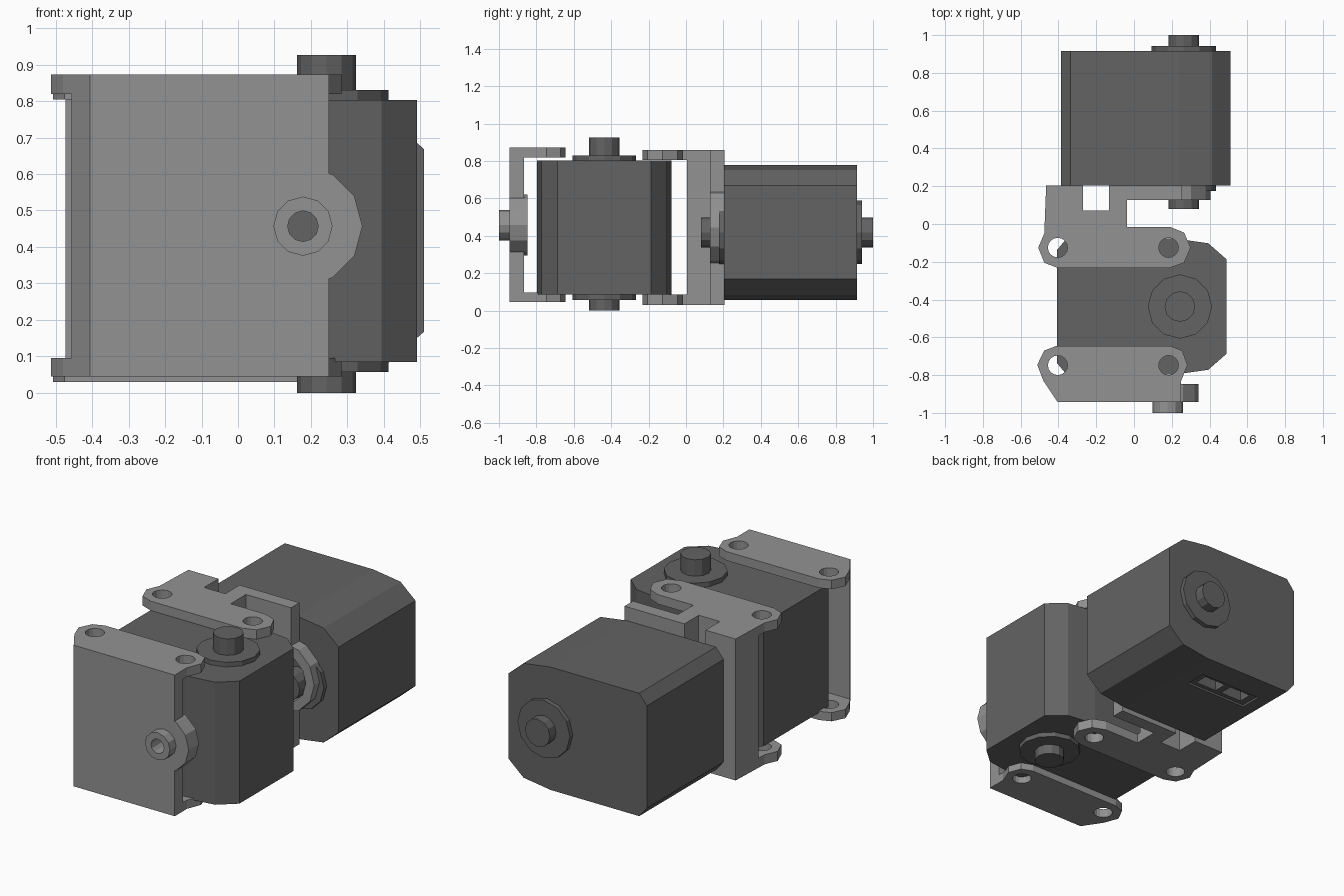
import bpy
import bmesh
import math

cube = bpy.data.objects.get("Cube")
if cube:
    bpy.data.objects.remove(cube, do_unlink=True)


def make_material(name, value):
    mat = bpy.data.materials.new(name)
    mat.use_nodes = True
    color = (value, value, value, 1)
    mat.diffuse_color = color
    mat.node_tree.nodes["Principled BSDF"].inputs["Base Color"].default_value = color
    return mat


DARK = make_material("dark grey casing", 0.125)
LIGHT = make_material("mid grey bracket", 0.29)


def prism(name, outline, axis, lo, hi, mat):
    """Extrude a closed outline (x, other) along the y or z axis."""
    bm = bmesh.new()
    rings = []
    for w in (lo, hi):
        rings.append([bm.verts.new((u, v, w) if axis == "z" else (u, w, v)) for u, v in outline])
    for ring in rings:
        bm.faces.new(ring)
    n = len(outline)
    for i in range(n):
        j = (i + 1) % n
        bm.faces.new((rings[0][i], rings[0][j], rings[1][j], rings[1][i]))
    bmesh.ops.recalc_face_normals(bm, faces=bm.faces)
    mesh = bpy.data.meshes.new(name)
    bm.to_mesh(mesh)
    bm.free()
    mesh.materials.append(mat)
    obj = bpy.data.objects.new(name, mesh)
    bpy.context.scene.collection.objects.link(obj)
    return obj


def circle(u, v, r, n=12):
    return [(u + r * math.cos(2 * math.pi * i / n), v + r * math.sin(2 * math.pi * i / n))
            for i in range(n)]


def rect(u0, u1, v0, v1):
    return [(u0, v0), (u1, v0), (u1, v1), (u0, v1)]


def combine(obj, other, operation):
    """Apply a boolean and drop the helper object."""
    other.hide_render = True
    mod = obj.modifiers.new("cut", "BOOLEAN")
    mod.operation = operation
    mod.solver = "EXACT"
    mod.object = other
    bpy.context.view_layer.objects.active = obj
    bpy.ops.object.modifier_apply(modifier=mod.name)
    bpy.data.objects.remove(other, do_unlink=True)


def cut(obj, outline, axis, lo, hi):
    combine(obj, prism("cutter", outline, axis, lo, hi, obj.data.materials[0]), "DIFFERENCE")


def add(obj, outline, axis, lo, hi):
    combine(obj, prism("addition", outline, axis, lo, hi, obj.data.materials[0]), "UNION")


def motor(name, x0, mid, axis, lo, hi, shaft_lo, shaft_hi):
    """Casing with a rounded nose towards +x, plus collars and a shaft."""
    half = [(0, 0.3), (0.05, 0.36), (0.625, 0.36), (0.8, 0.335), (0.897, 0.25)]
    outline = [(x0 + u, mid + v) for u, v in half]
    outline += [(x0 + u, mid - v) for u, v in reversed(half)]
    casing = prism(name + "_casing", outline, axis, lo, hi, DARK)
    cx = x0 + 0.65
    prism(name + "_collars", circle(cx, mid, 0.17), axis, lo - 0.027, hi + 0.027, DARK)
    prism(name + "_shaft", circle(cx, mid, 0.081), axis, shaft_lo, shaft_hi, DARK)
    return casing


# Motors: the front one stands upright, the rear one lies along y
motor("front_motor", -0.407, -0.437, "z", 0.085, 0.803, 0.0, 0.926)
rear = motor("rear_motor", -0.387, 0.418, "y", 0.203, 0.915, 0.08, 1.0)

# Connector socket under the rear motor
cut(rear, rect(-0.26, 0.14, 0.63, 0.76), "z", 0.0, 0.07)
for x in (-0.15, 0.03):
    cut(rear, rect(x - 0.07, x + 0.07, 0.655, 0.735), "z", 0.0, 0.13)

# Front bracket: outline with ears, hollowed to a U, with a round boss
front = prism("front_bracket", [
    (-0.405, -0.943), (-0.48, -0.83), (-0.512, -0.745), (-0.475, -0.67), (-0.41, -0.645),
    (0.19, -0.645), (0.255, -0.67), (0.283, -0.745), (0.25, -0.83), (0.25, -0.943)],
    "z", 0.045, 0.872, LIGHT)
cut(front, rect(-1, 1, -0.865, 0), "z", 0.096, 0.819)
add(front, circle(0.178, 0.457, 0.163), "y", -0.943, -0.847)
add(front, circle(0.178, 0.457, 0.081), "y", -1.0, -0.9)
cut(front, circle(0.178, 0.457, 0.042), "y", -1.1, -0.8)

# Middle bracket: ears on the front motor, wing and ring on the rear motor
middle = prism("middle_bracket", [
    (-0.465, 0.205), (-0.475, -0.05), (-0.507, -0.125), (-0.475, -0.205), (-0.405, -0.232),
    (0.19, -0.232), (0.265, -0.205), (0.3, -0.125), (0.265, -0.045), (0.19, -0.015),
    (-0.037, -0.015), (-0.037, 0.127), (0.255, 0.127), (0.255, 0.205),
    (-0.133, 0.205), (-0.133, 0.072), (-0.27, 0.072), (-0.27, 0.205)],
    "z", 0.03, 0.859, LIGHT)
cut(middle, rect(-1, 1, -0.5, 0.006), "z", 0.086, 0.804)
add(middle, circle(0.2, 0.445, 0.205), "y", 0.127, 0.205)
cut(middle, circle(0.21, 0.44, 0.14), "y", 0.1, 0.3)

# Screw holes through the ears
for bracket, y in ((front, -0.748), (middle, -0.125)):
    for x in (-0.404, 0.183):
        cut(bracket, circle(x, y, 0.052, 16), "z", -0.1, 1.1)
